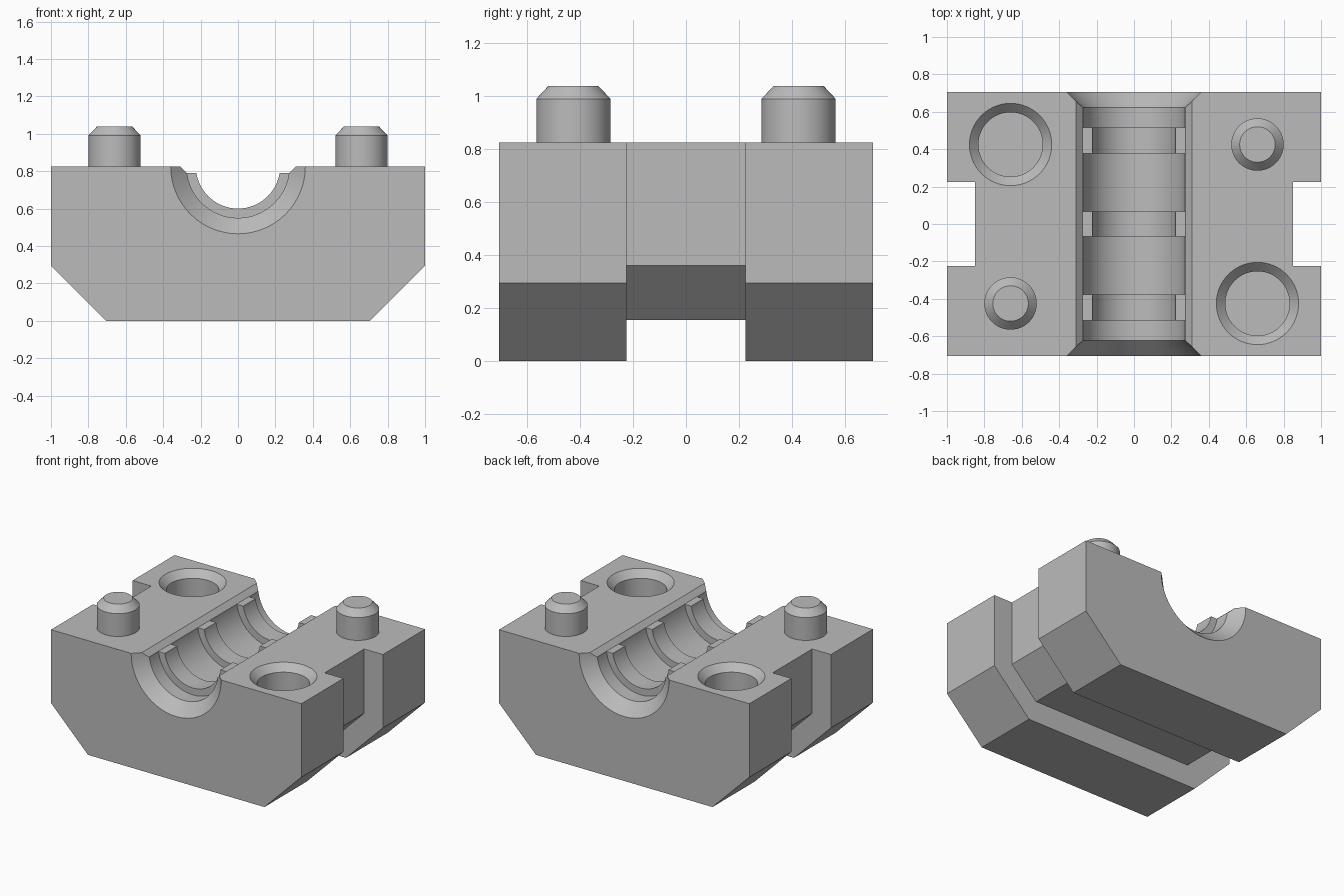
import bpy, bmesh, math
from mathutils import Matrix

cube = bpy.data.objects.get("Cube")
if cube:
    bpy.data.objects.remove(cube, do_unlink=True)

TOP = 0.825        # mating face height
HALF_Y = 0.705     # half depth of the block
PEG_X, PEG_Y = 0.66, 0.425

grey = bpy.data.materials.new("plain grey")
grey.use_nodes = True
COLOUR = (0.5, 0.5, 0.5, 1)
grey.diffuse_color = COLOUR
grey.node_tree.nodes["Principled BSDF"].inputs["Base Color"].default_value = COLOUR


def finish(bm, name):
    bmesh.ops.recalc_face_normals(bm, faces=bm.faces)
    mesh = bpy.data.meshes.new(name)
    bm.to_mesh(mesh)
    bm.free()
    mesh.materials.append(grey)
    obj = bpy.data.objects.new(name, mesh)
    bpy.context.collection.objects.link(obj)
    return obj


def prism(name, half_profile, half_y):
    """Mirror an x-z half profile across x = 0 and extrude it along y."""
    outline = half_profile + [(-x, z) for x, z in reversed(half_profile)]
    bm = bmesh.new()
    face = bm.faces.new([bm.verts.new((x, -half_y, z)) for x, z in outline])
    new = bmesh.ops.extrude_face_region(bm, geom=[face])["geom"]
    moved = [v for v in new if isinstance(v, bmesh.types.BMVert)]
    bmesh.ops.translate(bm, verts=moved, vec=(0, 2 * half_y, 0))
    return finish(bm, name)


def lathe(name, profile, matrix, steps=64):
    """Revolve (radius, height) points into a closed solid around local z."""
    bm = bmesh.new()
    rings = []
    for r, h in profile:
        angles = [2 * math.pi * i / steps for i in range(steps)]
        rings.append([bm.verts.new((r * math.cos(a), r * math.sin(a), h)) for a in angles])
    for low, high in zip(rings, rings[1:]):
        for i in range(steps):
            j = (i + 1) % steps
            bm.faces.new((low[i], low[j], high[j], high[i]))
    bm.faces.new(rings[0])
    bm.faces.new(rings[-1])
    bmesh.ops.transform(bm, matrix=matrix, verts=bm.verts)
    return finish(bm, name)


def cut(target, cutter):
    cutter.hide_render = True
    mod = target.modifiers.new("cut", "BOOLEAN")
    mod.operation, mod.solver, mod.object = "DIFFERENCE", "EXACT", cutter
    bpy.context.view_layer.objects.active = target
    bpy.ops.object.modifier_apply(modifier=mod.name)
    bpy.data.objects.remove(cutter, do_unlink=True)


def smooth(obj):
    bpy.ops.object.select_all(action="DESELECT")
    obj.select_set(True)
    bpy.context.view_layer.objects.active = obj
    bpy.ops.object.shade_smooth_by_angle(angle=math.radians(30))


# Block with bevelled lower corners
block = prism("clamp_block", [(0.705, 0), (1, 0.295), (1, TOP)], HALF_Y)

# Strap groove around the sides and underside
cut(block, prism("groove_cutter", [(1.2, -0.2), (1.2, 1), (0.85, 1), (0.85, 0.36),
                                   (0.645, 0.155)], 0.225))

# Half-round channel: flared mouths, three gripping ribs
BORE, RIB, FLARE = 0.275, 0.225, 0.36
half = [(RIB, 0.068), (BORE, 0.068), (BORE, 0.377), (RIB, 0.377), (RIB, 0.517),
        (BORE, 0.517), (BORE, 0.622), (FLARE, HALF_Y), (FLARE, 0.8)]
channel = [(r, -y) for r, y in reversed(half)] + half
along_y = Matrix.Translation((0, 0, TOP)) @ Matrix.Rotation(math.pi / 2, 4, "X")
cut(block, lathe("channel_cutter", channel, along_y))

# Bevel along the channel rim, also lowering the rib ends
cut(block, prism("rim_cutter", [(0.275, 0.79), (0.345, 0.86)], 0.8))

# Two sockets and two pegs on opposite diagonals
for side, label in ((1, "left"), (-1, "right")):
    socket = [(0.172, -0.25), (0.172, -0.05), (0.22, 0), (0.22, 0.1)]
    at = Matrix.Translation((side * PEG_X, -side * PEG_Y, TOP))
    cut(block, lathe("socket_cutter", socket, at))

    peg = [(0.14, -0.05), (0.14, 0.165), (0.095, 0.213)]
    at = Matrix.Translation((side * PEG_X, side * PEG_Y, TOP))
    smooth(lathe(label + "_peg", peg, at))

smooth(block)
